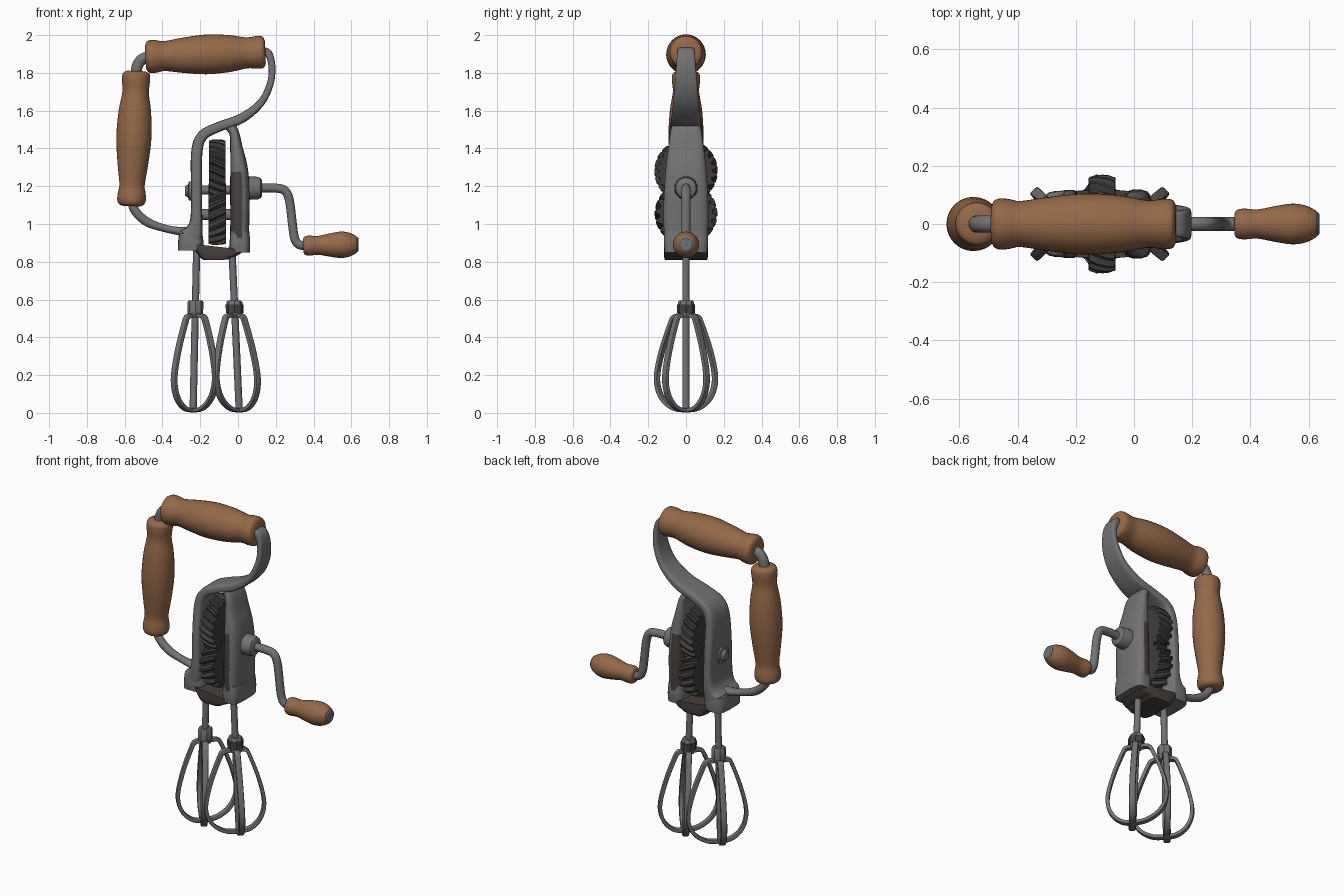
import bpy, bmesh, math
from mathutils import Vector

cube = bpy.data.objects.get("Cube")
if cube:
    bpy.data.objects.remove(cube, do_unlink=True)


def material(name, rgb):
    m = bpy.data.materials.new(name)
    m.use_nodes = True
    m.diffuse_color = (*rgb, 1)
    bsdf = m.node_tree.nodes["Principled BSDF"]
    bsdf.inputs["Base Color"].default_value = (*rgb, 1)
    bsdf.inputs["Roughness"].default_value = 0.6
    return m


WOOD = material("brown_wood", (0.30, 0.14, 0.065))
METAL = material("grey_metal", (0.17, 0.17, 0.17))
RUST = material("dark_rust", (0.065, 0.052, 0.048))
IRON = material("dark_iron", (0.05, 0.048, 0.044))


def spline(points, steps):
    """Catmull-Rom curve through points of any dimension."""
    pts = [Vector(p) for p in points]
    ext = [pts[0] * 2 - pts[1]] + pts + [pts[-1] * 2 - pts[-2]]
    out = []
    for a, b, c, d in zip(ext, ext[1:], ext[2:], ext[3:]):
        for i in range(steps):
            u = i / steps
            out.append(0.5 * (2 * b + (c - a) * u + (2 * a - 5 * b + 4 * c - d) * u ** 2
                              + (3 * b - a - 3 * c + d) * u ** 3))
    return out + [pts[-1]]


def skin(name, rings, mats):
    """Closed skin over a list of rings."""
    bm = bmesh.new()
    loops = [[bm.verts.new(p) for p in r] for r in rings]
    n = len(loops[0])
    for a, b in zip(loops, loops[1:]):
        for i in range(n):
            j = (i + 1) % n
            bm.faces.new((a[i], a[j], b[j], b[i]))
    bm.faces.new(loops[0])
    bm.faces.new(loops[-1])
    bmesh.ops.recalc_face_normals(bm, faces=bm.faces)
    me = bpy.data.meshes.new(name)
    bm.to_mesh(me)
    bm.free()
    for m in mats:
        me.materials.append(m)
    ob = bpy.data.objects.new(name, me)
    bpy.context.collection.objects.link(ob)
    return ob


def sweep(name, points, mat=METAL, power=2.0, sides=16, steps=5):
    """Sweep along (x, z, half width in y, half thickness)."""
    pts = spline(points, steps)
    rings = []
    for i, p in enumerate(pts):
        q = pts[min(i + 1, len(pts) - 1)] - pts[max(i - 1, 0)]
        tan = Vector((q[0], 0, q[1])).normalized()
        nor = Vector((-tan.z, 0, tan.x))
        ring = []
        for k in range(sides):
            a = math.tau * (k + 0.5) / sides
            c, s = (math.copysign(abs(f) ** (2 / power), f) for f in (math.cos(a), math.sin(a)))
            ring.append(Vector((p[0], s * p[2], p[1])) + nor * c * p[3])
        rings.append(ring)
    return skin(name, rings, [mat])


def tube(name, points, r):
    return sweep(name, [(x, z, r, r) for x, z in points])


def lathe(name, start, end, profile, mat=METAL, sides=32, steps=1):
    """Turn (fraction, radius) about the line start-end in the xz plane."""
    a, b = (Vector((p[0], 0, p[1])) for p in (start, end))
    ax = (b - a).normalized()
    nor = Vector((-ax.z, 0, ax.x))
    rings = []
    for t, r in spline(profile, steps):
        rings.append([a.lerp(b, t) + nor * r * math.cos(math.tau * k / sides)
                      + Vector((0, r * math.sin(math.tau * k / sides), 0)) for k in range(sides)])
    return skin(name, rings, [mat])


def gear(name, x, z, radius, half, teeth, skew):
    """Toothed wheel about the x axis with slanted teeth."""
    rings = []
    layers = [(-1, 0.3), (-1, 0.96), (-0.5, 1), (0, 1), (0.5, 1), (1, 0.96), (1, 0.3)]
    for u, f in layers:
        ring = []
        for k in range(teeth * 4):
            r = radius * f * (1 if k % 4 < 2 else 0.87)
            a = math.tau * k / (teeth * 4) + skew * u
            ring.append((x + u * half, r * math.cos(a), z + r * math.sin(a)))
        rings.append(ring)
    return skin(name, rings, [IRON])


# Wooden handles
handle = [(0, 0.06), (0.015, 0.08), (0.05, 0.088), (0.1, 0.085), (0.16, 0.079), (0.3, 0.092),
          (0.5, 0.105), (0.7, 0.098), (0.84, 0.082), (0.92, 0.086), (0.96, 0.086),
          (0.985, 0.08), (1, 0.06)]
lathe("top_handle", (-0.49, 1.885), (0.145, 1.91), handle, WOOD, steps=3)
side = [(t, r - 0.012) for t, r in handle]
lathe("side_handle", (-0.565, 1.095), (-0.538, 1.81), side, WOOD, steps=3)
lathe("crank_grip", (0.345, 0.885), (0.63, 0.892),
      [(0, 0.035), (0.03, 0.048), (0.12, 0.053), (0.28, 0.05), (0.5, 0.062), (0.7, 0.07),
       (0.85, 0.064), (0.96, 0.05), (1, 0.04)], WOOD, steps=3)
lathe("grip_end_cap", (0.61, 0.892), (0.638, 0.892), [(0, 0.04), (0.8, 0.04), (1, 0.032)])

# Bent rods joining the handles to the body
tube("handle_link", [(-0.54, 1.77), (-0.535, 1.83), (-0.51, 1.87), (-0.46, 1.89)], 0.03)
sweep("lower_rod", [(-0.565, 1.13, 0.024, 0.024), (-0.545, 1.07, 0.024, 0.024),
                    (-0.48, 1.01, 0.024, 0.024), (-0.38, 0.975, 0.024, 0.02),
                    (-0.3, 0.96, 0.035, 0.025), (-0.23, 0.94, 0.06, 0.05)])

# Cast frame: the strap runs from the top handle down the body's right side
sweep("frame_strap", [(0.13, 1.92, 0.042, 0.02), (0.163, 1.9, 0.047, 0.02), (0.18, 1.83, 0.052, 0.018),
                      (0.17, 1.74, 0.06, 0.018), (0.12, 1.64, 0.068, 0.02), (0.02, 1.56, 0.077, 0.026),
                      (-0.1, 1.515, 0.084, 0.026), (-0.185, 1.47, 0.09, 0.028),
                      (-0.217, 1.39, 0.096, 0.03), (-0.22, 1.22, 0.112, 0.03),
                      (-0.22, 1.04, 0.118, 0.031), (-0.23, 0.97, 0.115, 0.045),
                      (-0.25, 0.93, 0.112, 0.065)], power=4.5, sides=24)
plate = sweep("gear_cover", [(-0.05, 1.53, 0.07, 0.03), (-0.02, 1.48, 0.084, 0.026),
                             (-0.008, 1.4, 0.095, 0.034), (0.005, 1.3, 0.107, 0.046),
                             (0.01, 1.18, 0.116, 0.052), (0.01, 1.05, 0.12, 0.051),
                             (0.008, 0.92, 0.116, 0.05)], power=3, sides=24)
plate.data.materials.append(RUST)
for f in plate.data.polygons:
    if f.center.z < 1.27 and f.center.x < 0.018:
        f.material_index = 1

# Base of the frame with the lower bearing tongue
sweep("base_right_foot", [(-0.25, 0.86, 0.11, 0.068), (-0.25, 0.9, 0.113, 0.068),
                          (-0.25, 0.95, 0.11, 0.062)], power=4, sides=24)
sweep("base_left_foot", [(0.01, 0.85, 0.113, 0.053), (0.01, 0.9, 0.117, 0.055),
                         (0.01, 0.96, 0.114, 0.05)], power=4, sides=24)
sweep("base_tongue", [(-0.115, 0.81, 0.112, 0.065), (-0.115, 0.835, 0.117, 0.1),
                      (-0.11, 0.88, 0.115, 0.15)], RUST, power=6, sides=24)

# Gears, axles, hub and nut
gear("upper_gear", -0.11, 1.28, 0.168, 0.043, 22, 0.12)
gear("lower_gear", -0.11, 1.055, 0.166, 0.046, 18, -0.14)
lathe("crank_axle", (-0.24, 1.18), (0.1, 1.18), [(0, 0.025), (1, 0.025)])
lathe("lower_axle", (-0.22, 1.05), (0.01, 1.05), [(0, 0.03), (1, 0.03)])
lathe("crank_hub", (0.04, 1.19), (0.128, 1.19), [(0, 0.062), (0.7, 0.06), (0.9, 0.054), (1, 0.04)])
lathe("axle_nut", (-0.28, 1.175), (-0.24, 1.175), [(0, 0.025), (0.4, 0.035), (0.5, 0.05), (1, 0.05)])

# Crank arm
tube("crank_arm", [(0.1, 1.19), (0.2, 1.19), (0.25, 1.175), (0.273, 1.12), (0.288, 1.0),
                   (0.3, 0.925), (0.325, 0.89), (0.38, 0.886)], 0.024)

# Two whisks, each with four bowed blades around a leaning shaft
for name, foot, lean, inward in (("right", -0.238, 0.022, 1), ("left", 0.007, -0.045, -1)):
    parts = [lathe(name + "_whisk_shaft", (0, 0.015), (0, 0.88), [(0, 0.019), (1, 0.019)], sides=16),
             lathe(name + "_whisk_collar", (0, 0.505), (0, 0.595),
                   [(0, 0.036), (0.25, 0.042), (0.9, 0.042), (1, 0.036)], sides=8)]
    if inward < 0:
        parts.append(lathe("left_whisk_band", (0, 0.53), (0, 0.575), [(0, 0.047), (1, 0.047)],
                           RUST, sides=8))
    for sx in (-1, 1):
        for sy in (-1, 1):
            dx, dy = (0.115, 0.155) if sx == inward else (0.105, 0.11)
            reach = math.hypot(dx, dy)
            path = [(0.1, 0.515), (0.38, 0.51), (0.52, 0.47), (0.8, 0.34), (0.98, 0.21),
                    (0.95, 0.13), (0.75, 0.065), (0.4, 0.023), (0, 0.012)]
            blade = sweep(f"{name}_whisk_blade", [(r * reach, z, 0.018, 0.011) for r, z in path],
                          power=5, sides=12)
            turn = math.atan2(sy * dy, sx * dx)
            for v in blade.data.vertices:
                x, y, z = v.co
                v.co = (x * math.cos(turn) - y * math.sin(turn),
                        x * math.sin(turn) + y * math.cos(turn), z)
            parts.append(blade)
    for ob in parts:
        for v in ob.data.vertices:
            v.co.x += foot + lean * v.co.z

# Smooth shading with sharp edges kept
bpy.ops.object.select_all(action="DESELECT")
for ob in bpy.context.collection.objects:
    if ob.type == "MESH":
        ob.select_set(True)
        bpy.context.view_layer.objects.active = ob
bpy.ops.object.shade_smooth_by_angle(angle=math.radians(35))
